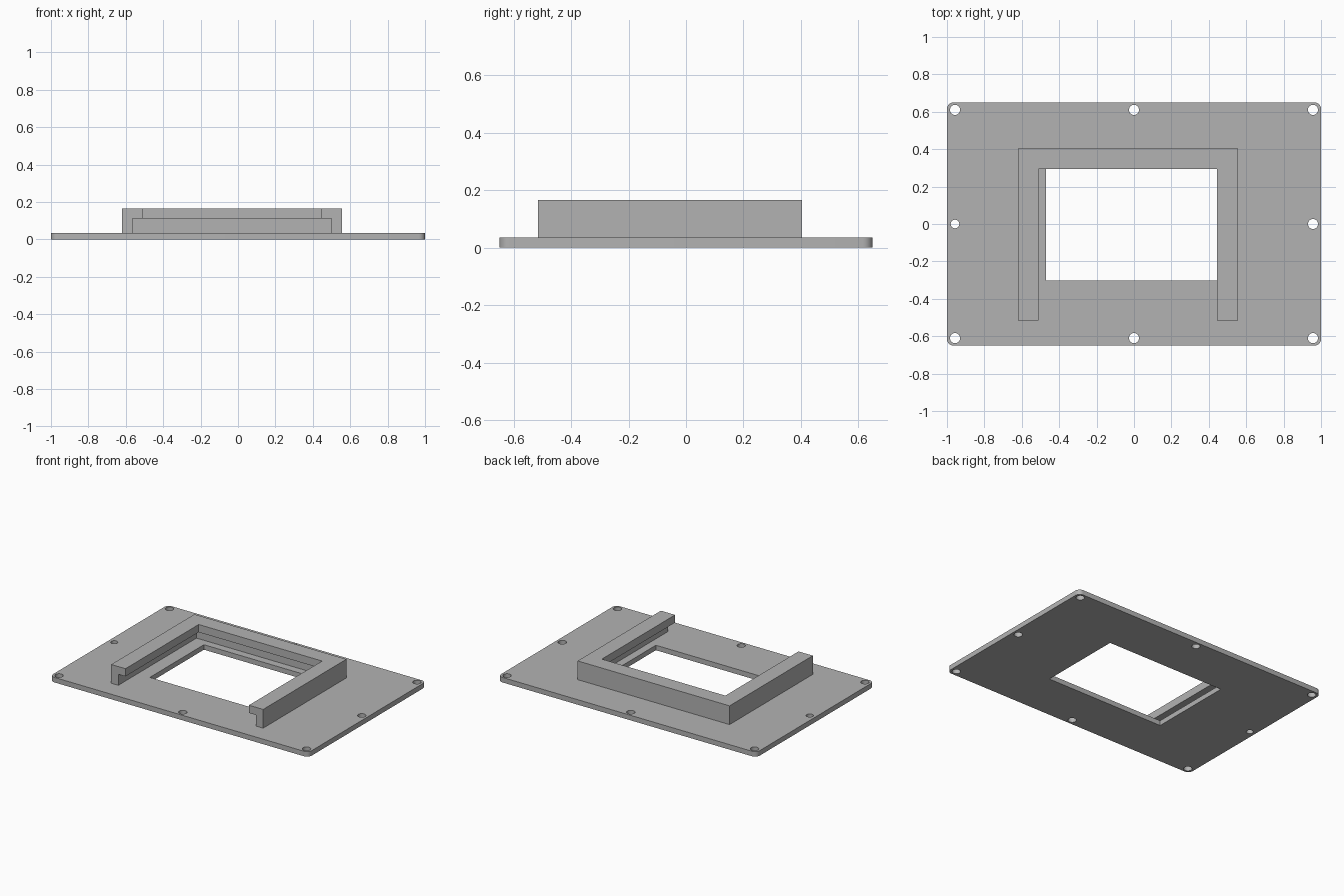
import bpy, bmesh
from math import cos, sin, pi

cube = bpy.data.objects.get("Cube")
if cube:
    bpy.data.objects.remove(cube, do_unlink=True)

GREY = (0.45, 0.45, 0.45, 1)
PLATE_TOP, LIP_BOTTOM, RAIL_TOP = 0.035, 0.112, 0.166

mat = bpy.data.materials.new("plain grey")
mat.use_nodes = True
mat.diffuse_color = GREY
mat.node_tree.nodes["Principled BSDF"].inputs["Base Color"].default_value = GREY


def arc(cx, cy, r, start, sweep, steps):
    return [(cx + r * cos(start + sweep * i / steps),
             cy + r * sin(start + sweep * i / steps)) for i in range(steps + 1)]


def rounded_rectangle(hx, hy, r):
    corners = [(1, 1), (-1, 1), (-1, -1), (1, -1)]
    return [p for i, (sx, sy) in enumerate(corners)
            for p in arc(sx * (hx - r), sy * (hy - r), r, i * pi / 2, pi / 2, 8)]


# Base plate: filled outline with a window and screw holes
outlines = [rounded_rectangle(1, 0.65, 0.035),
            [(-0.47, -0.303), (0.445, -0.303), (0.445, 0.295), (-0.47, 0.295)]]
for x in (-0.957, 0, 0.957):
    for y in (-0.61, 0, 0.61):
        if x or y:
            r = 0.023 if x < 0 and y == 0 else 0.027
            outlines.append(arc(x, y, r, 0, 2 * pi, 32)[:-1])

curve = bpy.data.curves.new("base_plate", "CURVE")
curve.dimensions = "2D"
curve.fill_mode = "BOTH"
curve.extrude = PLATE_TOP / 2
for outline in outlines:
    spline = curve.splines.new("POLY")
    spline.points.add(len(outline) - 1)
    for point, (x, y) in zip(spline.points, outline):
        point.co = (x, y, 0, 1)
    spline.use_cyclic_u = True
plate = bpy.data.objects.new("base_plate", curve)
plate.location.z = PLATE_TOP / 2
bpy.context.collection.objects.link(plate)
bpy.context.view_layer.objects.active = plate
plate.select_set(True)
bpy.ops.object.convert(target="MESH")
plate = bpy.context.object
plate.data.materials.clear()
plate.data.materials.append(mat)

# Weld the caps to the sides so that shading follows the real edges
bm = bmesh.new()
bm.from_mesh(plate.data)
bmesh.ops.remove_doubles(bm, verts=bm.verts, dist=0.0001)
bmesh.ops.recalc_face_normals(bm, faces=bm.faces)
bm.to_mesh(plate.data)
bm.free()
bpy.ops.object.shade_smooth_by_angle(angle=pi / 6)

# Slide-in rail: a stepped profile (inset, height) swept round three sides
LEFT, RIGHT, FRONT, BACK = -0.62, 0.555, -0.515, 0.404
WALL, LIP = 0.055, 0.11
profile = [(0, PLATE_TOP), (WALL, PLATE_TOP), (WALL, LIP_BOTTOM),
           (LIP, LIP_BOTTOM), (LIP, RAIL_TOP), (0, RAIL_TOP)]
bm = bmesh.new()
rings = [[], [], [], []]
for d, z in profile:
    path = [(LEFT + d, FRONT), (LEFT + d, BACK - d),
            (RIGHT - d, BACK - d), (RIGHT - d, FRONT)]
    for ring, (x, y) in zip(rings, path):
        ring.append(bm.verts.new((x, y, z)))
for a, b in zip(rings, rings[1:]):
    for i in range(len(profile)):
        j = (i + 1) % len(profile)
        bm.faces.new((a[i], a[j], b[j], b[i]))
bm.faces.new(rings[0])
bm.faces.new(rings[-1])
bmesh.ops.recalc_face_normals(bm, faces=bm.faces)
mesh = bpy.data.meshes.new("slide_rail")
bm.to_mesh(mesh)
bm.free()
mesh.materials.append(mat)
bpy.context.collection.objects.link(bpy.data.objects.new("slide_rail", mesh))
